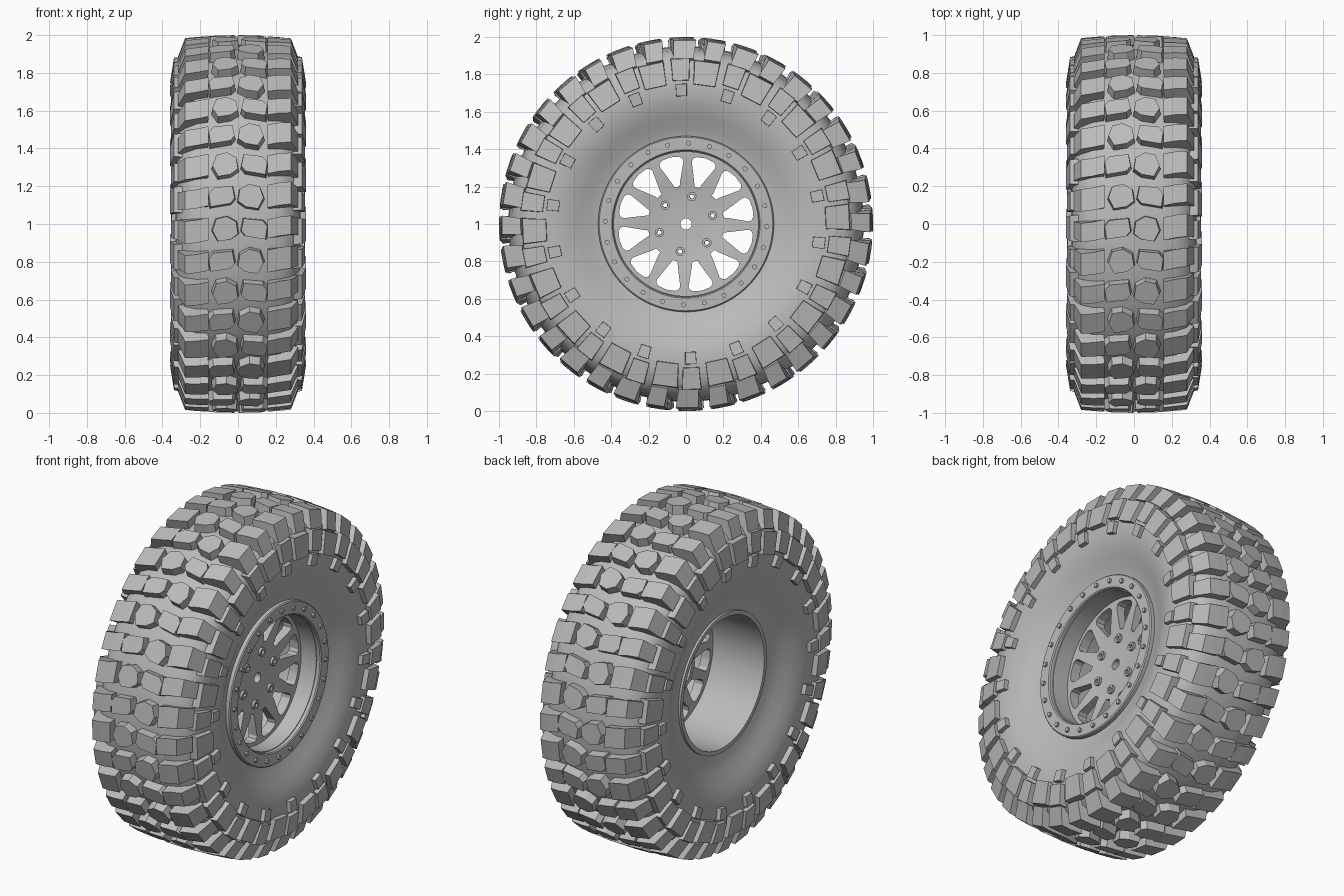
import bpy, bmesh
from math import sin, cos, radians, pi, tau

cube = bpy.data.objects.get("Cube")
if cube:
    bpy.data.objects.remove(cube)

grey = bpy.data.materials.new("plain_grey")
grey.use_nodes = True
grey.diffuse_color = (0.5, 0.5, 0.5, 1)
grey.node_tree.nodes["Principled BSDF"].inputs["Base Color"].default_value = grey.diffuse_color


def polar(x, r, deg):
    """Point around the axle: 0 degrees faces the front, 90 is up."""
    a = radians(deg)
    return (x, -r * cos(a), 1 + r * sin(a))


def finish(name, bm, smooth=None):
    bmesh.ops.recalc_face_normals(bm, faces=bm.faces)
    mesh = bpy.data.meshes.new(name)
    bm.to_mesh(mesh)
    bm.free()
    mesh.materials.append(grey)
    obj = bpy.data.objects.new(name, mesh)
    bpy.context.collection.objects.link(obj)
    if smooth:
        bpy.ops.object.select_all(action='DESELECT')
        obj.select_set(True)
        bpy.context.view_layer.objects.active = obj
        bpy.ops.object.shade_smooth_by_angle(angle=radians(smooth))
    return obj


def loft(bm, low, high):
    """Solid between two matching loops of (x, radius, degrees)."""
    a = [bm.verts.new(polar(*p)) for p in low]
    b = [bm.verts.new(polar(*p)) for p in high]
    bm.faces.new(a)
    bm.faces.new(b[::-1])
    n = len(a)
    for i in range(n):
        j = (i + 1) % n
        bm.faces.new((a[i], b[i], b[j], a[j]))


def revolve(bm, profile, steps, r0=0, deg=0):
    """Spin a closed (x, radius) profile; r0 and deg move the spin axis off the axle."""
    _, cy, cz = polar(0, r0, deg)
    rings = []
    for s in range(steps):
        t = tau * s / steps
        rings.append([bm.verts.new((x, cy - r * cos(t), cz + r * sin(t))) for x, r in profile])
    n = len(profile)
    for s in range(steps):
        p, q = rings[s], rings[(s + 1) % steps]
        for i in range(n):
            j = (i + 1) % n
            bm.faces.new((p[i], p[j], q[j], q[i]))


# Tyre carcass
half = [(.235, .40), (.245, .46), (.26, .51), (.29, .57), (.318, .64), (.33, .71),
        (.328, .78), (.312, .85), (.28, .90), (.22, .93), (.12, .945)]
outside = half + [(0, .95)] + [(-x, r) for x, r in half[::-1]]
bm = bmesh.new()
revolve(bm, outside, 120)
finish("tyre_carcass", bm, 40)

# Tread blocks: outlines as (x, degrees) of one row; every other row is mirrored
ROWS = 36
PHASE = 8.5
centre_outlines = [
    [(0, -1.5), (.01, 2.2), (.06, 3.8), (.115, 3), (.135, -.5), (.105, -3.8), (.04, -3.2)],
    [(-.145, -3.2), (-.155, .8), (-.13, 2.6), (-.03, 3.2), (-.018, -.6), (-.04, -2.2)],
]


def crown(x):
    return 1 - .2 * x * x


bm = bmesh.new()
for row in range(ROWS):
    mid = PHASE + row * 10
    side = 1 if row % 2 == 0 else -1
    for outline in centre_outlines:
        cx = sum(p[0] for p in outline) / len(outline)
        top = [(side * x, crown(x), mid + d) for x, d in outline]
        low = [(side * (cx + (x - cx) * 1.1), .935, mid + d * 1.1) for x, d in outline]
        loft(bm, low, top)
finish("centre_tread_blocks", bm)

# Shoulder blocks wrap from the tread over the edge of the tyre
section = [(.16, .93), (.155, .994), (.22, .99), (.28, .984), (.318, .885), (.28, .87)]
lean = [0, 0, .8, 1.2, .6, .6]
bm = bmesh.new()
for row in range(ROWS):
    mid = PHASE + row * 10
    for side in (1, -1):
        wide = 3.5 if (row % 2 == 0) == (side > 0) else 2.9
        loft(bm, [(side * x, r, mid - wide + side * k) for (x, r), k in zip(section, lean)],
             [(side * x, r, mid + wide + side * k) for (x, r), k in zip(section, lean)])
finish("shoulder_blocks", bm)


# Sidewall blocks: a narrow one with a small tab, then a wide one
def wall_block(bm, side, mid, r_in, r_out, half_width, x_in, x_out):
    h = radians(1) * 57.3 * half_width
    corners = [(r_in, -h, x_in), (r_in, h, x_in), (r_out, h, x_out), (r_out, -h, x_out)]
    mid_r = (r_in + r_out) / 2
    loft(bm, [(side * .29, mid_r + (r - mid_r) * 1.06, mid + d * 1.06) for r, d, x in corners],
         [(side * x, r, mid + d) for r, d, x in corners])


walls, tabs = bmesh.new(), bmesh.new()
for k in range(ROWS // 2):
    for side in (1, -1):
        mid = 8 + 20 * k + (0 if side > 0 else 10)
        wall_block(walls, side, mid, .77, .885, 3.2, .356, .338)
        wall_block(walls, side, mid + side * 9.5, .75, .875, 4.4, .36, .34)
        wall_block(tabs, side, mid, .685, .75, 2.3, .352, .356)
finish("sidewall_blocks", walls)
finish("sidewall_tabs", tabs)

# Rim barrel and bolted outer ring
bm = bmesh.new()
revolve(bm, [(-.25, .385), (-.25, .41), (.25, .41), (.25, .385)], 96)
finish("rim_barrel", bm, 40)
bm = bmesh.new()
revolve(bm, [(.22, .39), (.27, .39), (.276, .396), (.276, .464), (.27, .47), (.22, .47)], 96)
finish("outer_ring", bm, 30)
bm = bmesh.new()
for k in range(24):
    loft(bm, *[[(x, .432 + .014 * cos(a * pi / 3), k * 15 + 2 + 1.86 * sin(a * pi / 3))
                for a in range(6)] for x in (.27, .288)])
finish("ring_bolts", bm)

# Spoked centre, cut by twelve windows and the bolt holes
bm = bmesh.new()
revolve(bm, [(.07, .03), (.07, .18), (.10, .21), (.09, .39), (.15, .39), (.15, .36),
             (.14, .22), (.13, .18), (.13, .03)], 96)
spokes = finish("spoked_centre", bm)
cut = bmesh.new()
window = [(.205, 4), (.225, 5.2), (.335, 11.2), (.352, 10.2), (.362, 7.5), (.366, 0)]
outline = window + [(r, -d) for r, d in window[-2::-1]]
for k in range(12):
    mid = 16.5 + 30 * k
    loft(cut, *[[(x, r, mid + d) for r, d in outline] for x in (0, .3)])
for k in range(6):
    loft(cut, *[[(x, .15 + .011 * cos(a * pi / 6), 162 + 60 * k + 4.2 * sin(a * pi / 6))
                 for a in range(12)] for x in (0, .3)])
cutter = finish("window_cutter", cut)
cutter.hide_render = True
mod = spokes.modifiers.new("windows", 'BOOLEAN')
mod.object = cutter
mod.operation = 'DIFFERENCE'
mod.solver = 'EXACT'
bpy.ops.object.select_all(action='DESELECT')
spokes.select_set(True)
bpy.context.view_layer.objects.active = spokes
bpy.ops.object.modifier_apply(modifier=mod.name)
bpy.ops.object.shade_smooth_by_angle(angle=radians(25))
bpy.data.objects.remove(cutter)

# Wheel nuts and rear hub sleeve
bm = bmesh.new()
for k in range(6):
    revolve(bm, [(.12, .012), (.12, .025), (.145, .025), (.145, .012)], 12, .15, 162 + 60 * k)
finish("wheel_nuts", bm, 30)
bm = bmesh.new()
revolve(bm, [(.03, .10), (.03, .13), (.08, .13), (.08, .10)], 8)
finish("rear_hub", bm)
